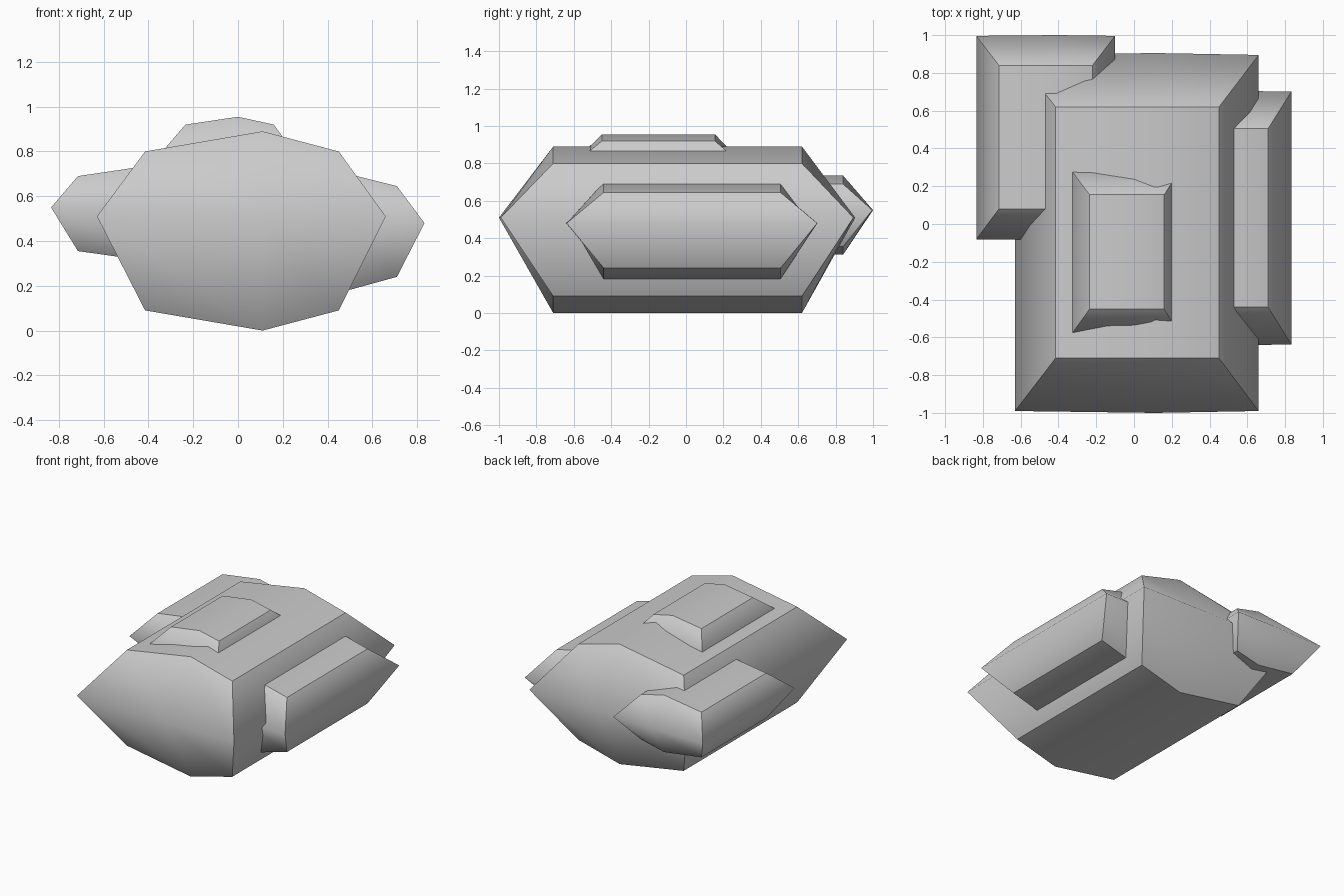
import bpy, bmesh

if "Cube" in bpy.data.objects:
    bpy.data.objects.remove(bpy.data.objects["Cube"])


def stone(name, xs, xs_rim, x_mid, ys, ys_rim, zs, bulge=0.01):
    """Boulder: cube split across x and z, waist ring pushed outwards.
    xs, ys: extents of top/bottom; xs_rim, ys_rim: extents at the waist;
    zs: lowest, lower corner, waist, upper corner, highest."""
    bm = bmesh.new()
    bmesh.ops.create_cube(bm, size=2)
    for normal in ((1, 0, 0), (0, 0, 1)):
        bmesh.ops.bisect_plane(bm, geom=bm.verts[:] + bm.edges[:] + bm.faces[:],
                               plane_co=(0, 0, 0), plane_no=normal)
    # original cube edges stay sharp, the faces between them are smooth
    for e in bm.edges:
        a, b = e.verts
        shared = sum(abs(p) > .5 and abs(p - q) < .1 for p, q in zip(a.co, b.co))
        e.smooth = shared < 2
    for f in bm.faces:
        f.smooth = True
    for v in bm.verts:
        sx, sy, sz = (round(c) for c in v.co)
        i, j = int(sx > 0), int(sy > 0)
        waist = sz == 0
        x = x_mid if sx == 0 else (xs_rim if waist else xs)[i]
        y = (ys_rim if waist else ys)[j]
        if waist and sx:
            y -= sy * bulge
        z = zs[2 + sz * (2 if sx == 0 else 1)]
        v.co = (x, y, z)
    bmesh.ops.recalc_face_normals(bm, faces=bm.faces[:])
    mesh = bpy.data.meshes.new(name)
    bm.to_mesh(mesh)
    bm.free()
    obj = bpy.data.objects.new(name, mesh)
    bpy.context.collection.objects.link(obj)
    return obj


# Large central boulder
stone("main_rock", (-.415, .45), (-.63, .66), .11,
      (-.71, .62), (-1, .905), (0, .09, .51, .80, .89))
# Slab on the right flank
stone("right_rock", (.16, .71), (.04, .833), .50,
      (-.44, .505), (-.642, .705), (.182, .24, .48, .645, .698), .004)
# Slab on the back left flank
stone("left_rock", (-.715, -.22), (-.835, -.10), -.41,
      (.08, .84), (-.085, 1), (.312, .355, .55, .69, .735), .004)
# Small cap sunk into the top
stone("top_rock", (-.235, .16), (-.39, .29), 0,
      (-.45, .155), (-.67, .365), (.52, .56, .74, .92, .955), .004)
